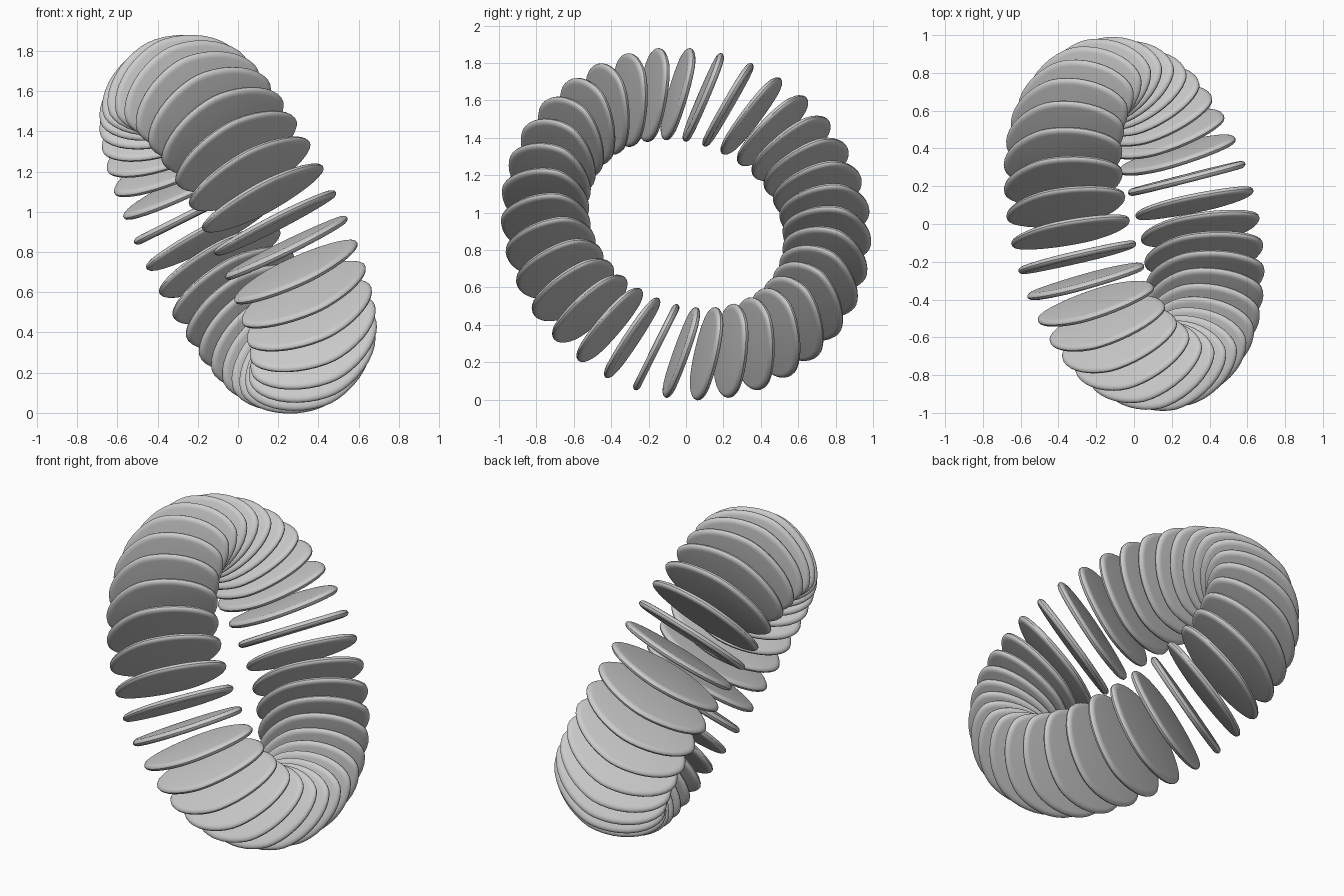
import bpy, bmesh, math
from mathutils import Vector, Matrix

cube = bpy.data.objects.get("Cube")
if cube:
    bpy.data.objects.remove(cube, do_unlink=True)

COUNT = 35                      # plates around the ring
RING_RADIUS = 0.772
HALF_LENGTH, HALF_DEPTH, HALF_THICK = 0.345, 0.24, 0.02
SIDES = 40
LEAN = math.radians(11.3)       # pinwheel lean of every plate
PHASE = math.radians(7.3)
CENTRE = Vector((0, 0, 0.94))

# Plain grey material
grey = bpy.data.materials.new("plain grey")
grey.use_nodes = True
colour = (0.6, 0.6, 0.6, 1)
grey.diffuse_color = colour
grey.node_tree.nodes["Principled BSDF"].inputs["Base Color"].default_value = colour


def outline(inset, z):
    """Rounded lozenge outline, shrunk by inset, at height z."""
    points = []
    for i in range(SIDES):
        a = 2 * math.pi * i / SIDES
        c, s = math.cos(a), math.sin(a)
        power = 2 / 1.75
        points.append((
            math.copysign(abs(c) ** power, c) * (HALF_LENGTH - inset),
            math.copysign(abs(s) ** power, s) * (HALF_DEPTH - inset), z))
    return points


def make_plate_mesh():
    """Flat plate with a rounded rim."""
    bm = bmesh.new()
    rings = []
    steps = 8
    for k in range(steps + 1):
        a = math.pi * (k / steps - 0.5)
        inset = 0.03 * (1 - math.cos(a))
        rings.append([bm.verts.new(p) for p in outline(inset, HALF_THICK * math.sin(a))])
    for low, high in zip(rings, rings[1:]):
        for i in range(SIDES):
            j = (i + 1) % SIDES
            bm.faces.new((low[i], low[j], high[j], high[i]))
    bm.faces.new(list(reversed(rings[0])))
    bm.faces.new(rings[-1])
    bmesh.ops.recalc_face_normals(bm, faces=bm.faces)
    mesh = bpy.data.meshes.new("plate")
    bm.to_mesh(mesh)
    bm.free()
    mesh.materials.append(grey)
    return mesh


# Tilted ring frame
axis = Vector((1, 0.25, 0.5)).normalized()
up = (Vector((0, 0, 1)) - axis * axis.z).normalized()
side = axis.cross(up)

# Plates spread around the ring
plate_mesh = make_plate_mesh()
for i in range(COUNT):
    angle = PHASE + 2 * math.pi * i / COUNT
    radial = up * math.cos(angle) + side * math.sin(angle)
    tangent = axis.cross(radial)
    outward = radial * math.cos(LEAN) - tangent * math.sin(LEAN)
    facing = axis.cross(outward)
    plate = bpy.data.objects.new(f"ring_plate_{i + 1}", plate_mesh)
    bpy.context.collection.objects.link(plate)
    turn = Matrix((axis, outward, facing)).transposed().to_4x4()
    plate.matrix_world = Matrix.Translation(CENTRE + radial * RING_RADIUS) @ turn

# Smooth rims, sharp flat faces
bpy.ops.object.select_all(action="DESELECT")
plate.select_set(True)
bpy.context.view_layer.objects.active = plate
bpy.ops.object.shade_smooth_by_angle(angle=math.radians(30))
